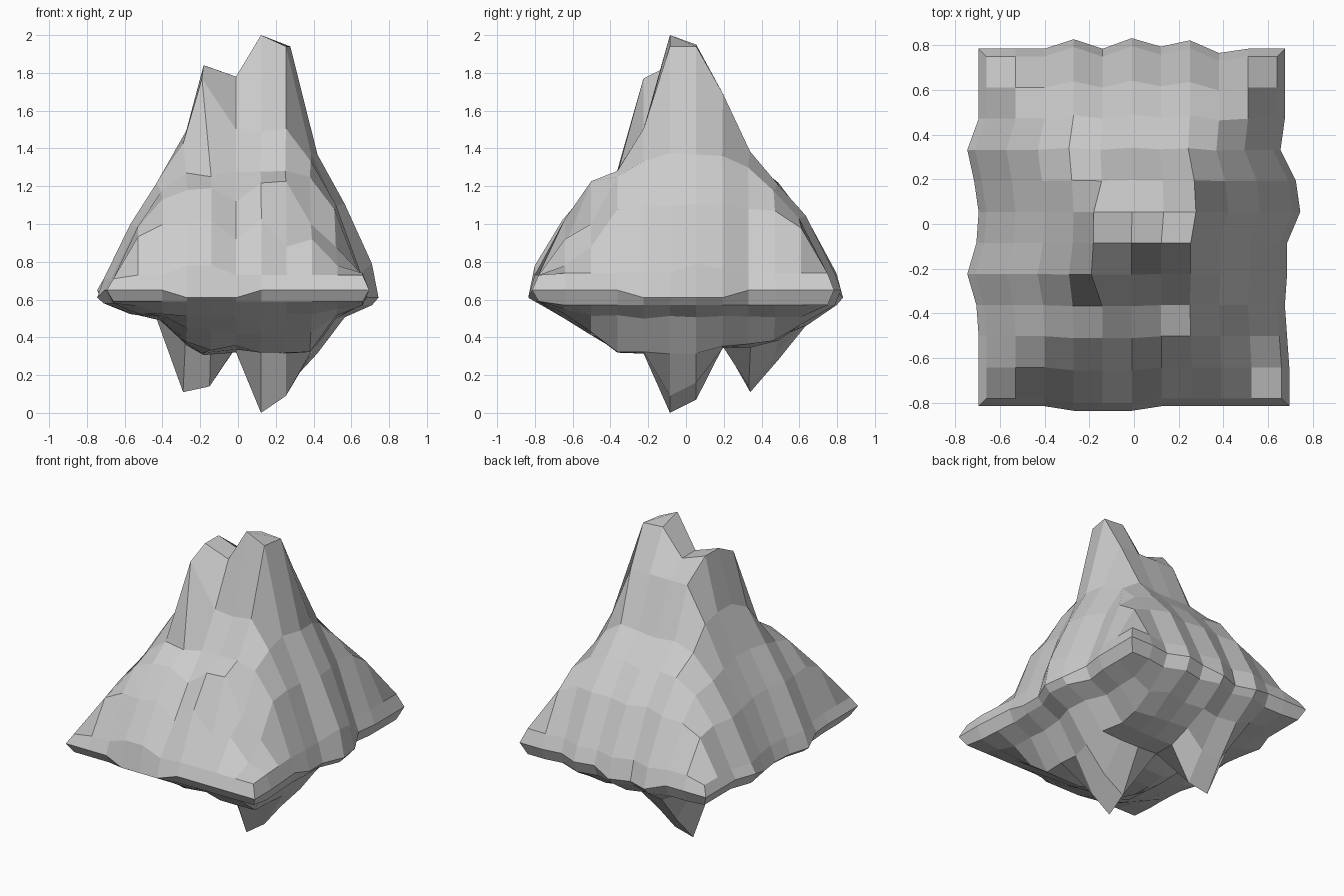
import bpy, bmesh, math, random

if "Cube" in bpy.data.objects:
    bpy.data.objects.remove(bpy.data.objects["Cube"])

random.seed(4)

# Grid lines and profiles of the rock (upper and lower, across and along)
XS = [-.66 + .13 * i for i in range(11)]
YS = [-.78 + .139 * j for j in range(12)]
TOP_X = [.71, .99, 1.22, 1.50, 1.84, 1.78, 2.0, 1.94, 1.37, 1.10, .74]
TOP_Y = [.73, 1.02, 1.23, 1.28, 1.5, 2.0, 1.95, 1.69, 1.38, 1.22, 1.03, .74]
LOW_X = [.58, .53, .50, .36, .31, .32, .29, .29, .31, .50, .57]
LOW_Y = [.59, .51, .42, .30, .28, .22, .25, .34, .33, .38, .47, .57]
# Outward bulges of the four rims
LEFT = [0, 0, 0, .01, .05, .01, 0, .02, .05, 0, 0, 0]
RIGHT = [.02, .02, .01, 0, .01, .01, .07, .05, -.02, 0, 0, 0]
FRONT = [0, 0, 0, .02, .02, .02, 0, 0, 0, 0, 0]
BACK = [0, 0, 0, .045, 0, .05, .01, .04, -.02, 0, 0]
# Peaks, knob and buttress above; hanging spikes below
PEAKS = {(4, 4): 1.77, (4, 3): 1.25, (3, 1): 1.0, (4, 1): 1.02, (4, 2): 1.19,
         (3, 2): 1.18, (2, 2): 1.13, (5, 1): .92, (5, 2): 1.12,
         (8, 1): .92, (7, 1): .88, (9, 1): .78, (9, 2): .88, (8, 2): 1.0,
         (10, 6): .79, (10, 7): .76, (3, 0): .78, (4, 0): .78}
SPIKES = {(6, 5): 0, (7, 5): .09, (6, 6): .07, (7, 6): .16,
          (3, 8): .11, (4, 8): .14, (3, 9): .28, (4, 9): .3}


def plan(i, j, grow=0.0):
    """Plan position of a grid point, pushed by the rim bulges."""
    x, y = XS[i], YS[j]
    u, v = x / .65, y / .77
    x += abs(u) * (RIGHT[j] if x > 0.01 else -LEFT[j])
    y += abs(v) ** 2 * (BACK[i] if y > 0 else -FRONT[i])
    if grow:
        x += grow * ((i == 10) - (i == 0))
        y += grow * ((j == 11) - (j == 0))
    elif i == 4 and 3 < j < 7:
        x -= .04
    return x, y


def sheet(bm, height):
    return {(i, j): bm.verts.new((*plan(i, j), height(i, j)))
            for i in range(11) for j in range(12)}


def inside(i, j):
    return 0 < i < 10 and 0 < j < 11


def top_height(i, j):
    if (i, j) in PEAKS:
        return PEAKS[i, j]
    a, b = TOP_X[i], TOP_Y[j]
    z = min(a, b)
    if inside(i, j) and z < 1.6:        # rounded corner ridges, rough slopes
        z -= .08 * math.exp(-abs(a - b) / .15) + random.uniform(-.015, .015)
    return z


def low_height(i, j):
    if (i, j) in SPIKES:
        return SPIKES[i, j]
    a, b = LOW_X[i], LOW_Y[j]
    z = max(a, b)
    if inside(i, j):
        z += .03 * math.exp(-abs(a - b) / .08) + random.uniform(-.015, .015)
    return z


bm = bmesh.new()
top, low = sheet(bm, top_height), sheet(bm, low_height)

# Upper and lower rock surfaces
for i in range(10):
    for j in range(11):
        loop = [(i, j), (i + 1, j), (i + 1, j + 1), (i, j + 1)]
        bm.faces.new([top[k] for k in loop])
        bm.faces.new([low[k] for k in reversed(loop)])

# Sharp rim joining the two surfaces
ring = ([(i, 0) for i in range(10)] + [(10, j) for j in range(11)]
        + [(i, 11) for i in range(10, 0, -1)] + [(0, j) for j in range(11, 0, -1)])
rim = {}
for i, j in ring:
    middle = 3 <= i <= 5 or 4 <= j <= 7
    rim[i, j] = bm.verts.new((*plan(i, j, .035), .61 if middle else .65))
for a, b in zip(ring, ring[1:] + ring[:1]):
    bm.faces.new([rim[a], rim[b], top[b], top[a]])
    bm.faces.new([low[a], low[b], rim[b], rim[a]])

bmesh.ops.recalc_face_normals(bm, faces=bm.faces)
mesh = bpy.data.meshes.new("floating_rock")
bm.to_mesh(mesh)
bm.free()
bpy.context.collection.objects.link(bpy.data.objects.new("floating_rock", mesh))
